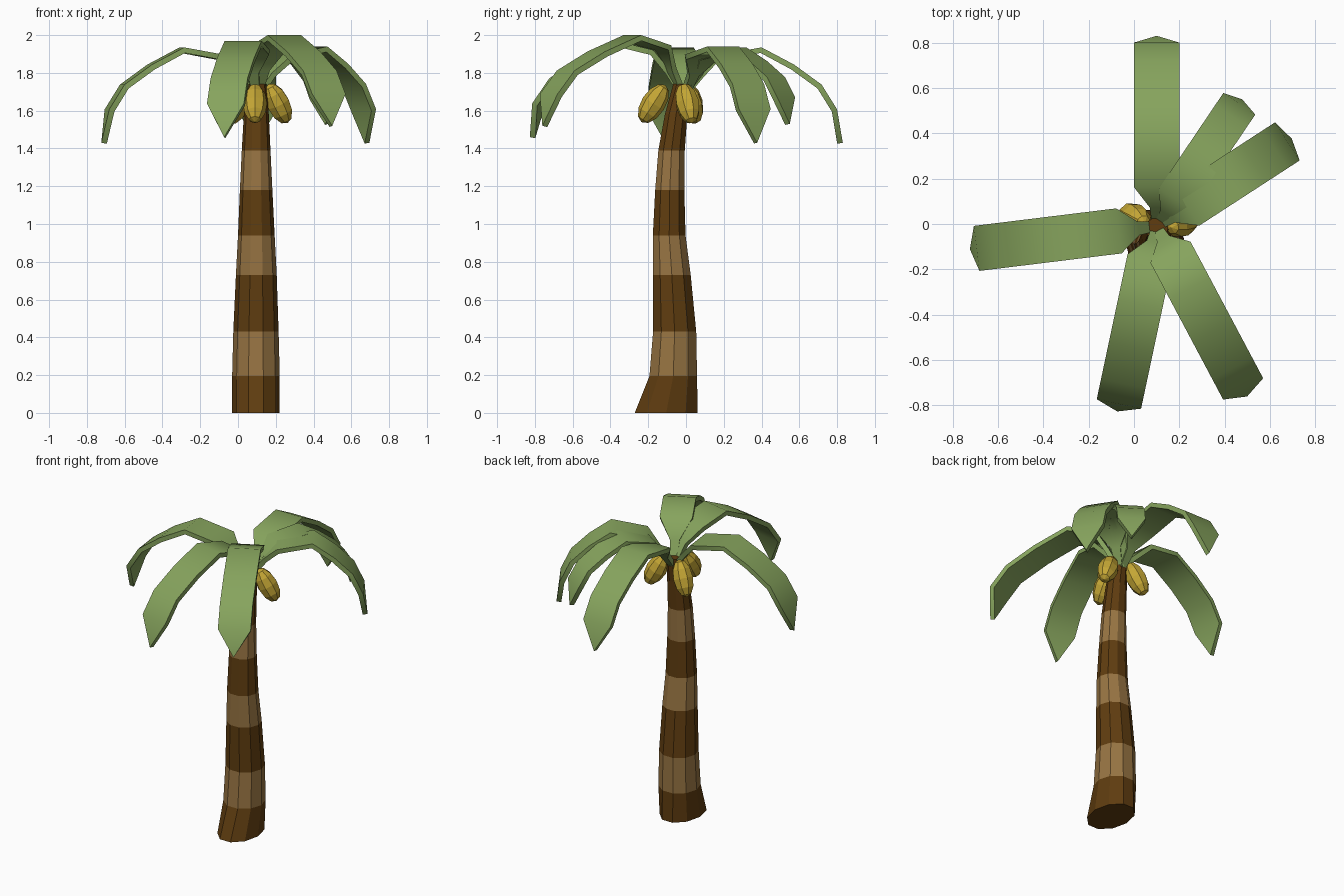
import bpy, bmesh, math
from mathutils import Vector

if "Cube" in bpy.data.objects:
    bpy.data.objects.remove(bpy.data.objects["Cube"])


def material(name, rgb):
    m = bpy.data.materials.new(name)
    m.diffuse_color = (*rgb, 1)
    m.use_nodes = True
    m.node_tree.nodes["Principled BSDF"].inputs["Base Color"].default_value = m.diffuse_color
    return m


DARK = material("dark_bark", (0.115, 0.046, 0.005))
LIGHT = material("light_bark", (0.31, 0.175, 0.055))
GREEN = material("leaf_green", (0.24, 0.37, 0.11))
GOLD = material("coconut_gold", (0.55, 0.38, 0.035))


def finish(name, bm, *mats):
    bmesh.ops.recalc_face_normals(bm, faces=bm.faces)
    me = bpy.data.meshes.new(name)
    bm.to_mesh(me)
    bm.free()
    for m in mats:
        me.materials.append(m)
    ob = bpy.data.objects.new(name, me)
    bpy.context.collection.objects.link(ob)
    return ob


# Trunk: bent, tapering, banded. Rings are (z, x centre, x radius, y min, y max)
RINGS = [(0, 0.095, 0.126, -0.28, 0.07), (0.195, 0.095, 0.126, -0.20, 0.065),
         (0.43, 0.095, 0.12, -0.18, 0.06), (0.73, 0.097, 0.108, -0.18, 0.03),
         (0.94, 0.097, 0.097, -0.18, 0.002), (1.18, 0.096, 0.086, -0.167, -0.005),
         (1.39, 0.096, 0.076, -0.15, -0.003), (1.58, 0.097, 0.066, -0.115, 0.01),
         (1.74, 0.1, 0.05, -0.07, 0.03)]
SIDES = 10
bm = bmesh.new()
loops = []
for z, cx, rx, y0, y1 in RINGS:
    loops.append([bm.verts.new((cx + rx * math.cos(a), (y0 + y1) / 2 + (y1 - y0) / 2 * math.sin(a), z))
                  for a in (math.tau * i / SIDES for i in range(SIDES))])
for k, (lo, hi) in enumerate(zip(loops, loops[1:])):
    for i in range(SIDES):
        j = (i + 1) % SIDES
        f = bm.faces.new((lo[i], lo[j], hi[j], hi[i]))
        f.material_index = 1 if k in (1, 3, 5) else 0
bm.faces.new(loops[0][::-1])
bm.faces.new(loops[-1])
finish("trunk", bm, DARK, LIGHT)

# Fronds: narrow stalk rising to a peak, then a broad blade drooping to a point
ROOT = Vector((0.1, -0.01, 0))
BASE_Z = 1.70
RISE = [(0.0, 0.0, 0.02), (0.2, 0.42, 0.03), (0.42, 0.82, 0.1)]      # r, height, half width
FALL = [(0, 0, 0.1), (0.4, 0.18, 0.1), (0.74, 0.39, 0.1), (0.93, 0.65, 0.1), (1, 1, 0)]


def frond(name, angle, reach, peak_r, peak_z, tip_z, width=1.0):
    a = math.radians(angle)
    out = Vector((math.cos(a), math.sin(a), 0))
    side = Vector((-math.sin(a), math.cos(a), 0))
    rows = [(peak_r * t, BASE_Z + (peak_z - BASE_Z) * h, w) for t, h, w in RISE]
    rows += [(peak_r + (reach - peak_r) * t, peak_z + (tip_z - peak_z) * h, w) for t, h, w in FALL]
    bm = bmesh.new()
    prev = None
    for r, z, w in rows:
        mid = ROOT + out * r + Vector((0, 0, z))
        offs = (-w * width, w * width) if w else (0,)
        row = [bm.verts.new(mid + side * o) for o in offs]
        if prev:
            bm.faces.new([prev[0]] + row + [prev[1]])
        prev = row
    for f in bm.faces:
        f.smooth = True
    ob = finish(name, bm, GREEN)
    # make the sheet face upwards so that thickness grows beneath it
    if sum(p.normal.z * p.area for p in ob.data.polygons) < 0:
        ob.data.flip_normals()
    mod = ob.modifiers.new("thickness", "SOLIDIFY")
    mod.thickness = 0.03
    mod.offset = -1
    bpy.ops.object.select_all(action='DESELECT')
    bpy.context.view_layer.objects.active = ob
    ob.select_set(True)
    bpy.ops.object.modifier_apply(modifier="thickness")
    bpy.ops.object.shade_smooth_by_angle(angle=math.radians(50))


frond("frond_back", 90, 0.84, 0.41, 1.935, 1.43)
frond("frond_left", 187, 0.83, 0.40, 1.935, 1.43)
frond("frond_front", 258, 0.835, 0.35, 1.97, 1.46)
frond("frond_front_right", 298, 0.85, 0.31, 2.0, 1.52)
frond("frond_right", 33, 0.71, 0.38, 1.94, 1.43)
frond("frond_back_right", 56, 0.675, 0.34, 1.935, 1.53, 0.85)

# Coconuts hanging around the trunk top, each given by its two ends
NUTS = {"coconut_front": ((0.09, -0.11, 1.735), (0.09, -0.235, 1.54)),
        "coconut_right": ((0.165, -0.015, 1.735), (0.26, 0.03, 1.54)),
        "coconut_back_left": ((0.045, 0.005, 1.735), (-0.04, 0.05, 1.54))}
for name, (top, bottom) in NUTS.items():
    top, bottom = Vector(top), Vector(bottom)
    bm = bmesh.new()
    bmesh.ops.create_uvsphere(bm, u_segments=8, v_segments=6, radius=1)
    bmesh.ops.scale(bm, vec=(0.064, 0.064, 0.117), verts=bm.verts)
    ob = finish(name, bm, GOLD)
    ob.rotation_mode = 'QUATERNION'
    ob.rotation_quaternion = (top - bottom).to_track_quat('Z', 'Y')
    ob.location = (top + bottom) / 2
